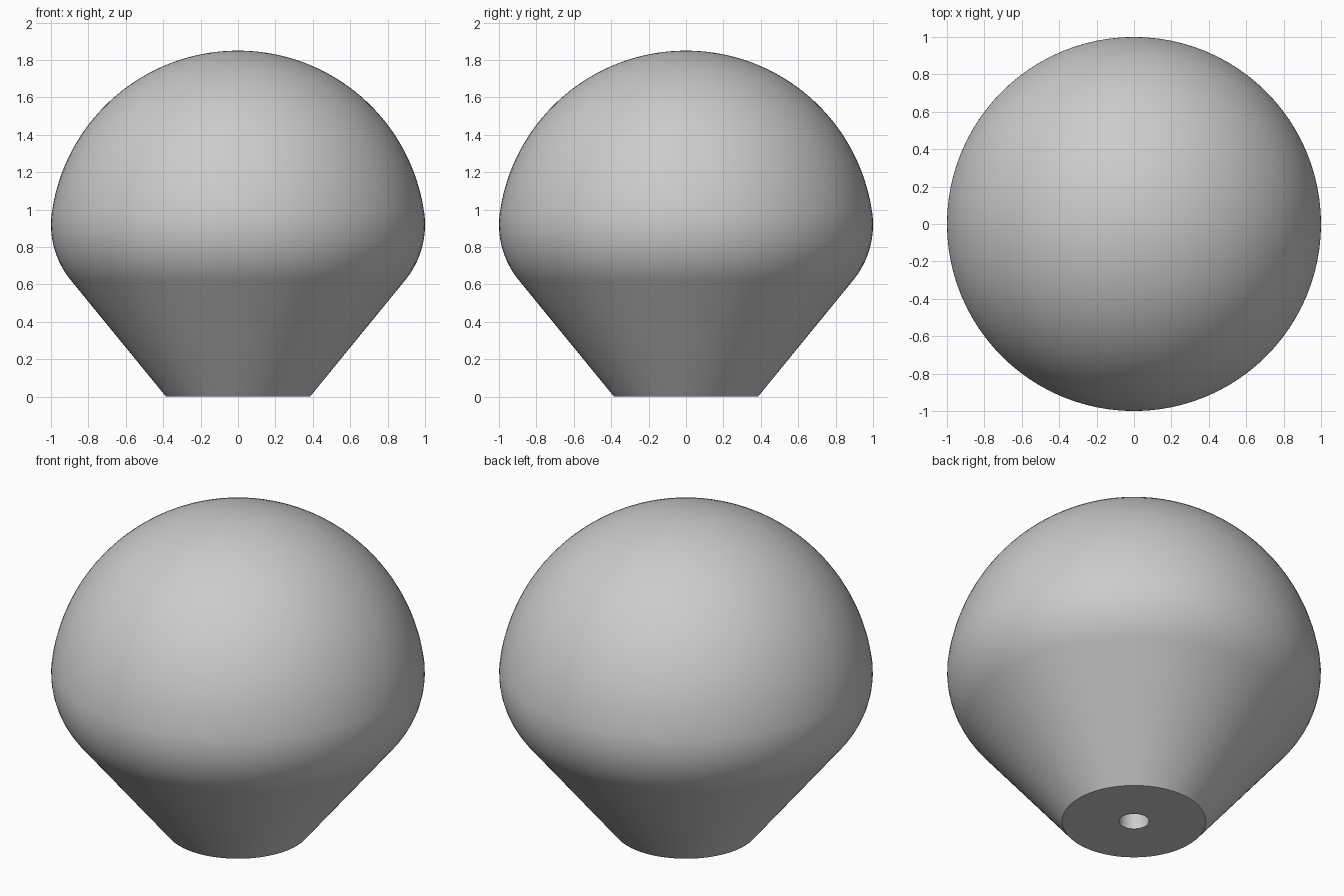
import bpy, bmesh
from math import sin, cos, pi, radians

old = bpy.data.objects.get("Cube")
if old:
    bpy.data.objects.remove(old)

grey = bpy.data.materials.new("light_grey")
grey.use_nodes = True
grey.diffuse_color = (0.6, 0.6, 0.6, 1)
bsdf = next(n for n in grey.node_tree.nodes if n.type == "BSDF_PRINCIPLED")
bsdf.inputs["Base Color"].default_value = grey.diffuse_color


def arc(cx, cz, r, start, end, steps):
    """Points on a circle in the x-z plane, angles in degrees."""
    angles = [radians(start + (end - start) * i / steps) for i in range(steps + 1)]
    return [(cx + r * cos(a), cz + r * sin(a)) for a in angles]


# Half profile: blind hole, flat foot, cone, rounded shoulder, dome
hole = [(0, 0.6), (0.08, 0.6), (0.08, 0)]
foot = [(0.385, 0)]
shoulder = arc(0.53, 0.92, 0.47, -40, 8, 16)
dome = arc(0, 0.845, 1.005, 8, 90, 32)
profile = hole + foot + shoulder + dome[1:-1] + [(0, 1.85)]

# Revolve the profile around z
bm = bmesh.new()
verts = [bm.verts.new((x, 0, z)) for x, z in profile]
edges = [bm.edges.new(pair) for pair in zip(verts, verts[1:])]
bmesh.ops.spin(bm, geom=verts + edges, cent=(0, 0, 0), axis=(0, 0, 1),
               angle=2 * pi, steps=96, use_merge=False)
bmesh.ops.remove_doubles(bm, verts=bm.verts, dist=0.0001)
bmesh.ops.recalc_face_normals(bm, faces=bm.faces)

mesh = bpy.data.meshes.new("knob")
bm.to_mesh(mesh)
bm.free()
mesh.materials.append(grey)
knob = bpy.data.objects.new("knob", mesh)
bpy.context.collection.objects.link(knob)

# Smooth the round surfaces, keep the foot and hole rims crisp
bpy.ops.object.select_all(action="DESELECT")
knob.select_set(True)
bpy.context.view_layer.objects.active = knob
bpy.ops.object.shade_smooth_by_angle(angle=radians(30))
